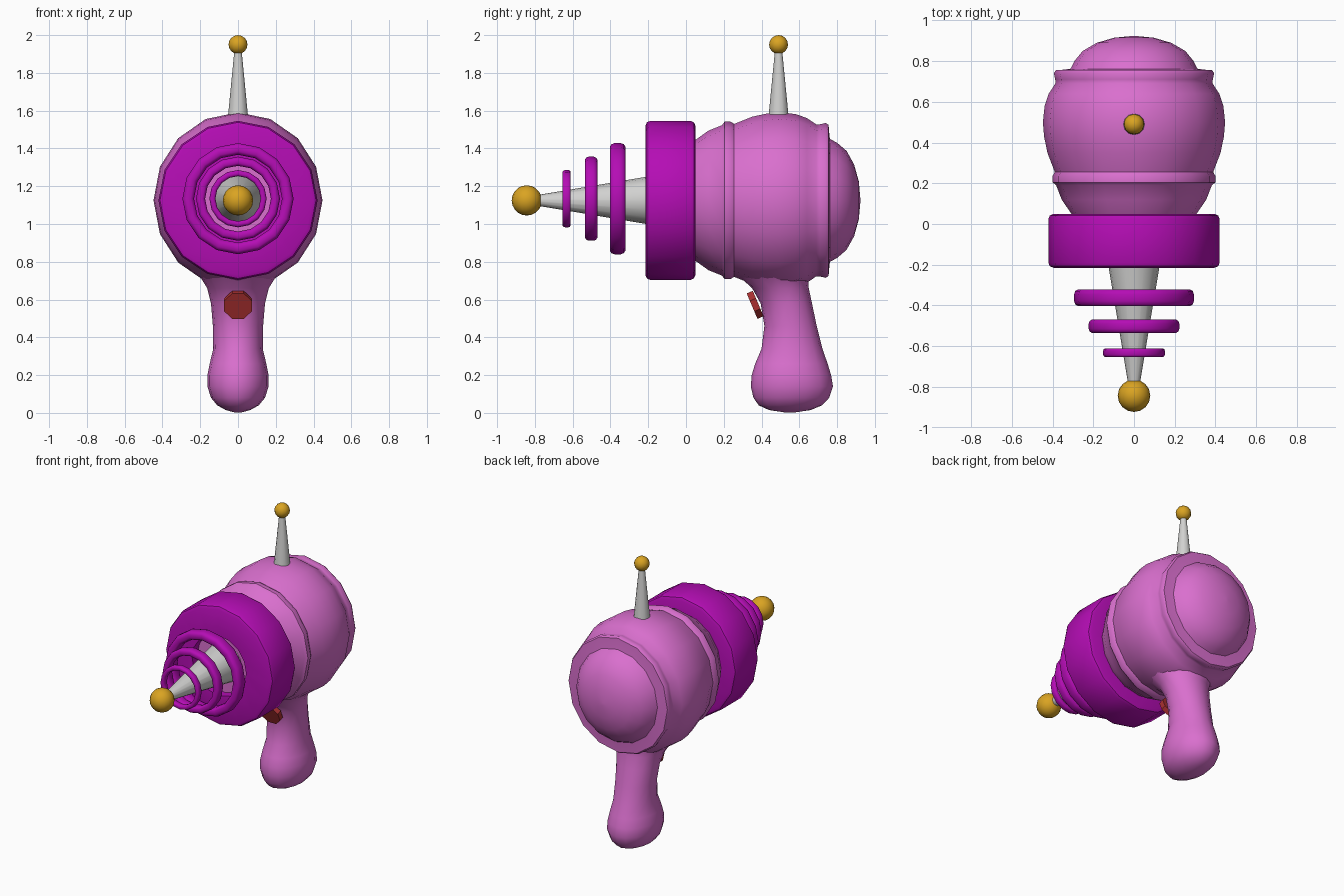
import bpy, bmesh, math
from mathutils import Vector, Matrix

if "Cube" in bpy.data.objects:
    bpy.data.objects.remove(bpy.data.objects["Cube"])

AXIS_Z = 1.125


def material(name, rgb):
    m = bpy.data.materials.new(name)
    m.diffuse_color = (*rgb, 1)
    m.use_nodes = True
    m.node_tree.nodes["Principled BSDF"].inputs["Base Color"].default_value = m.diffuse_color
    return m


PINK = material("orchid pink", (0.70, 0.16, 0.62))
MAGENTA = material("deep magenta", (0.46, 0.004, 0.46))
GREY = material("light grey", (0.64, 0.64, 0.63))
GOLD = material("gold", (0.70, 0.37, 0.016))
RED = material("trigger red", (0.40, 0.03, 0.03))


def finish(name, bm, mat, angle=40):
    bmesh.ops.recalc_face_normals(bm, faces=bm.faces)
    me = bpy.data.meshes.new(name)
    bm.to_mesh(me)
    bm.free()
    me.materials.append(mat)
    me.shade_smooth()
    me.set_sharp_from_angle(angle=math.radians(angle))
    ob = bpy.data.objects.new(name, me)
    bpy.context.collection.objects.link(ob)
    return ob


def skin(bm, loops, closed=False, caps=True):
    """Bridge successive vertex loops with quads."""
    n = len(loops[0])
    pairs = list(zip(loops, loops[1:]))
    if closed:
        pairs.append((loops[-1], loops[0]))
    for a, b in pairs:
        for i in range(n):
            j = (i + 1) % n
            bm.faces.new((a[i], a[j], b[j], b[i]))
    if caps and not closed:
        bm.faces.new(loops[0])
        bm.faces.new(loops[-1])


def lathe(name, profile, mat, sides=16, closed=False, cz=AXIS_Z, sx=1.0, angle=40):
    """Turn a (y, radius) profile around the barrel axis."""
    bm = bmesh.new()
    loops = []
    for y, r in profile:
        loops.append([bm.verts.new((sx * r * math.sin(2 * math.pi * i / sides), y,
                                    cz + r * math.cos(2 * math.pi * i / sides)))
                      for i in range(sides)])
    skin(bm, loops, closed)
    return finish(name, bm, mat, angle)


def ball(name, centre, r, u, v):
    bm = bmesh.new()
    bmesh.ops.create_uvsphere(bm, u_segments=u, v_segments=v, radius=r,
                              matrix=Matrix.Translation(centre))
    return finish(name, bm, GOLD, 60)


# round body with two raised bands and a rear dome
lathe("body", [(-0.15, 0.24), (0.0, 0.29), (0.05, 0.32), (0.12, 0.37), (0.19, 0.398),
               (0.205, 0.417), (0.235, 0.417), (0.255, 0.405), (0.35, 0.443),
               (0.43, 0.46), (0.50, 0.466), (0.58, 0.457), (0.64, 0.436), (0.69, 0.402),
               (0.71, 0.403), (0.74, 0.41), (0.755, 0.40), (0.757, 0.37), (0.762, 0.325),
               (0.80, 0.305), (0.85, 0.262), (0.89, 0.19), (0.915, 0.10), (0.923, 0.01)],
      PINK, sx=0.96, angle=50)

# thick collar with rounded rims
lathe("collar", [(-0.21, 0.21), (-0.215, 0.395), (-0.207, 0.413), (-0.19, 0.421),
                 (0.025, 0.421), (0.042, 0.413), (0.05, 0.395), (0.045, 0.21)],
      MAGENTA, closed=True)

# tapering barrel and its tip
lathe("barrel", [(-0.80, 0.026), (-0.21, 0.125), (-0.12, 0.14)], GREY)
ball("barrel_tip", (0, -0.843, AXIS_Z), 0.08, 16, 10)

# three floating rings, rounded rectangle section
for k, (y, half, r) in enumerate([(-0.362, 0.042, 0.295), (-0.502, 0.033, 0.223),
                                  (-0.632, 0.022, 0.152)]):
    t = half * 0.75
    prof = []
    for i in range(12):
        a = 2 * math.pi * (i + 0.5) / 12
        c, s = math.cos(a), math.sin(a)
        prof.append((y + half * math.copysign(abs(c) ** 0.7, c),
                     r - t + t * math.copysign(abs(s) ** 0.7, s)))
    lathe("barrel_ring_%d" % (k + 1), prof, MAGENTA, closed=True, cz=1.134, angle=60)

# handle: stacked ellipses (z, front y, back y, half width)
bm = bmesh.new()
loops = []
for z, y0, y1, w in [(0.80, 0.22, 0.66, 0.27), (0.72, 0.285, 0.645, 0.20),
                     (0.66, 0.35, 0.65, 0.163), (0.58, 0.395, 0.667, 0.143),
                     (0.46, 0.415, 0.692, 0.133), (0.34, 0.40, 0.722, 0.131),
                     (0.26, 0.366, 0.75, 0.15), (0.20, 0.348, 0.768, 0.162),
                     (0.14, 0.343, 0.778, 0.162), (0.08, 0.357, 0.758, 0.143),
                     (0.04, 0.385, 0.72, 0.11), (0.015, 0.44, 0.66, 0.065),
                     (0.003, 0.52, 0.58, 0.02)]:
    loops.append([bm.verts.new((w * math.sin(2 * math.pi * i / 16),
                                (y0 + y1) / 2 + (y1 - y0) / 2 * math.cos(2 * math.pi * i / 16), z))
                  for i in range(16)])
skin(bm, loops)
finish("handle", bm, PINK, 70)

# tilted eight-sided trigger button
bm = bmesh.new()
normal = Vector((0, -0.92, -0.39))
rot = Vector((0, 0, 1)).rotation_difference(normal).to_matrix().to_4x4()
bmesh.ops.create_cone(bm, cap_ends=True, segments=8, radius1=0.079, radius2=0.079, depth=0.035,
                      matrix=Matrix.Translation((0, 0.366, 0.572)) @ rot
                      @ Matrix.Rotation(math.pi / 8, 4, 'Z'))
finish("trigger", bm, RED, 30)

# antenna on top
bm = bmesh.new()
bmesh.ops.create_cone(bm, cap_ends=True, segments=12, radius1=0.055, radius2=0.018, depth=0.38,
                      matrix=Matrix.Translation((0, 0.49, 1.74)))
finish("antenna", bm, GREY)
ball("antenna_tip", (0, 0.49, 1.95), 0.05, 12, 8)
